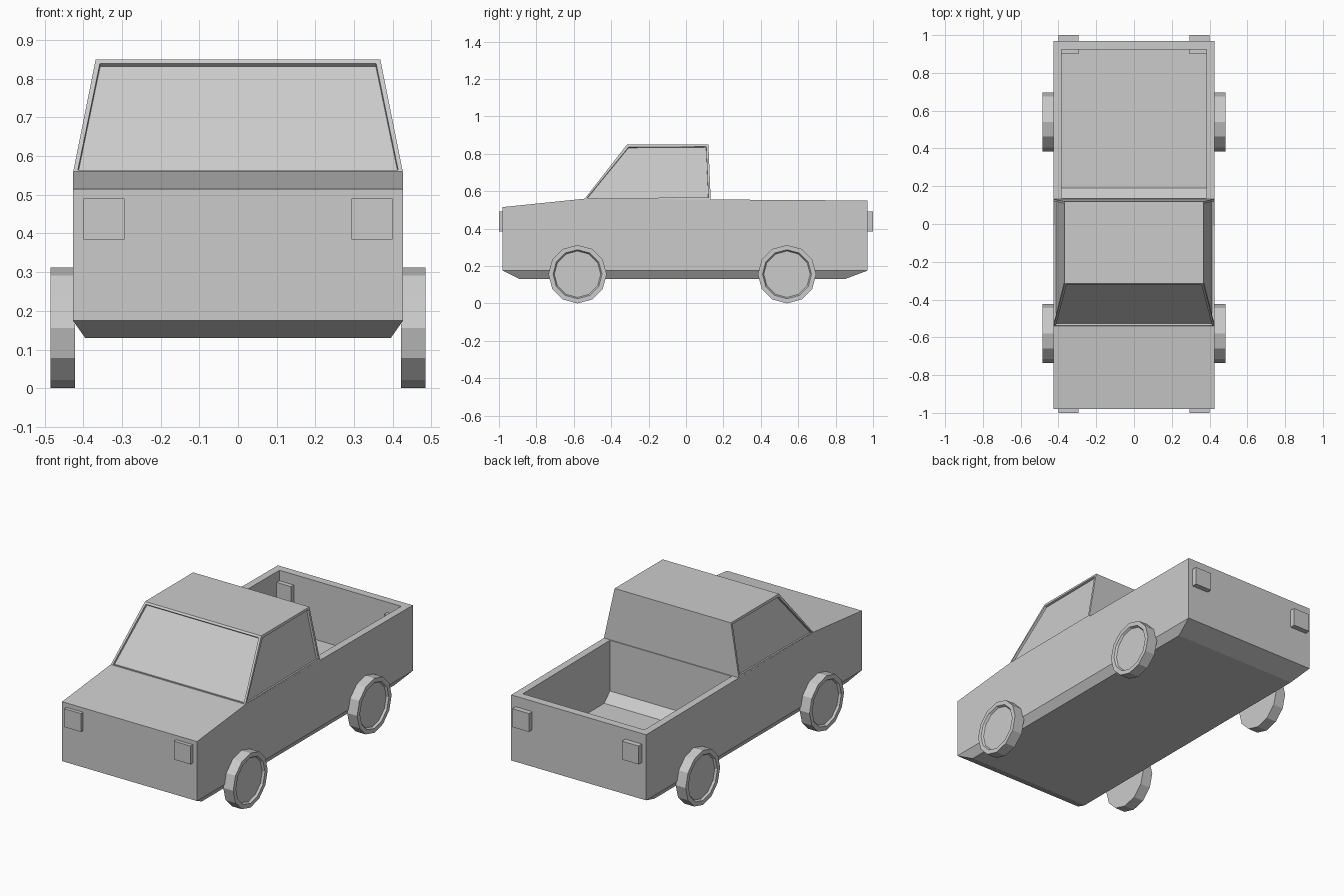
import bpy, bmesh, math
from mathutils import Matrix

if "Cube" in bpy.data.objects:
    bpy.data.objects.remove(bpy.data.objects["Cube"])


def finish(bm, name):
    bmesh.ops.recalc_face_normals(bm, faces=bm.faces[:])
    me = bpy.data.meshes.new(name)
    bm.to_mesh(me)
    bm.free()
    ob = bpy.data.objects.new(name, me)
    bpy.context.collection.objects.link(ob)
    return ob


def hull(points):
    """Convex solid from (half width, y, z) points mirrored across x."""
    bm = bmesh.new()
    for x, y, z in points:
        for s in (-1, 1):
            bm.verts.new((s * x, y, z))
    bmesh.ops.convex_hull(bm, input=bm.verts[:])
    bmesh.ops.dissolve_limit(bm, angle_limit=math.radians(0.5),
                             verts=bm.verts[:], edges=bm.edges[:])
    bmesh.ops.recalc_face_normals(bm, faces=bm.faces[:])
    return bm


def prism(name, profile, half):
    """Extrude a (y, z) profile across x."""
    bm = bmesh.new()
    f = bm.faces.new([bm.verts.new((-half, y, z)) for y, z in profile])
    r = bmesh.ops.extrude_face_region(bm, geom=[f])
    for v in r["geom"]:
        if isinstance(v, bmesh.types.BMVert):
            v.co.x = half
    return finish(bm, name)


def box(name, x0, x1, y0, y1, z0, z1):
    bm = bmesh.new()
    bmesh.ops.create_cube(bm, size=1)
    for v in bm.verts:
        v.co.x = x1 if v.co.x > 0 else x0
        v.co.y = y1 if v.co.y > 0 else y0
        v.co.z = z1 if v.co.z > 0 else z0
    return finish(bm, name)


# Lower body with a chamfered underside
W = 0.427
body = finish(hull([(W, -0.98, 0.515), (W, -0.54, 0.56), (W, 0.97, 0.55),
                    (W, 0.97, 0.175), (W, -0.98, 0.175),
                    (0.395, 0.85, 0.13), (0.395, -0.89, 0.13)]), "body")

# Open cargo bed with a sloped toe at the cab wall
cutter = prism("bed_cutter", [(0.137, 0.7), (0.137, 0.265), (0.19, 0.215),
                              (0.925, 0.215), (0.925, 0.7)], 0.385)
cutter.hide_render = True
cutter.hide_set(True)
cut = body.modifiers.new("bed", 'BOOLEAN')
cut.operation = 'DIFFERENCE'
cut.solver = 'EXACT'
cut.object = cutter

# Cab with recessed windshield and side windows
bm = hull([(W, -0.545, 0.555), (W, 0.132, 0.555),
           (0.368, -0.315, 0.85), (0.368, 0.12, 0.85)])
windows = [f for f in bm.faces
           if abs(f.normal.x) > 0.8 or (f.normal.y < -0.5 and f.normal.z > 0.2)]
bmesh.ops.inset_individual(bm, faces=windows, thickness=0.017, depth=0)
bmesh.ops.inset_individual(bm, faces=windows, thickness=0.001, depth=-0.012)
finish(bm, "cab")

# Wheels with recessed hub faces
for side, sname in ((-1, "left"), (1, "right")):
    for y, ename in ((-0.58, "front"), (0.54, "rear")):
        bm = bmesh.new()
        rot = (Matrix.Translation((side * 0.4535, y, 0.156))
               @ Matrix.Rotation(side * math.pi / 2, 4, 'Y'))
        bmesh.ops.create_cone(bm, cap_ends=True, segments=12, radius1=0.156,
                              radius2=0.156, depth=0.063, matrix=rot)
        bm.normal_update()
        hub = [f for f in bm.faces if f.normal.x * side > 0.9]
        bmesh.ops.inset_individual(bm, faces=hub, thickness=0.025, depth=0)
        bmesh.ops.inset_individual(bm, faces=hub, thickness=0.007, depth=-0.012)
        finish(bm, f"{ename}_{sname}_wheel")

    # Headlight and tail light blocks
    xa, xb = sorted((side * 0.294, side * 0.4))
    box(f"{sname}_headlight", xa, xb, -1.0, -0.9, 0.385, 0.49)
    box(f"{sname}_tail_light", xa, xb, 0.9, 1.0, 0.385, 0.49)
